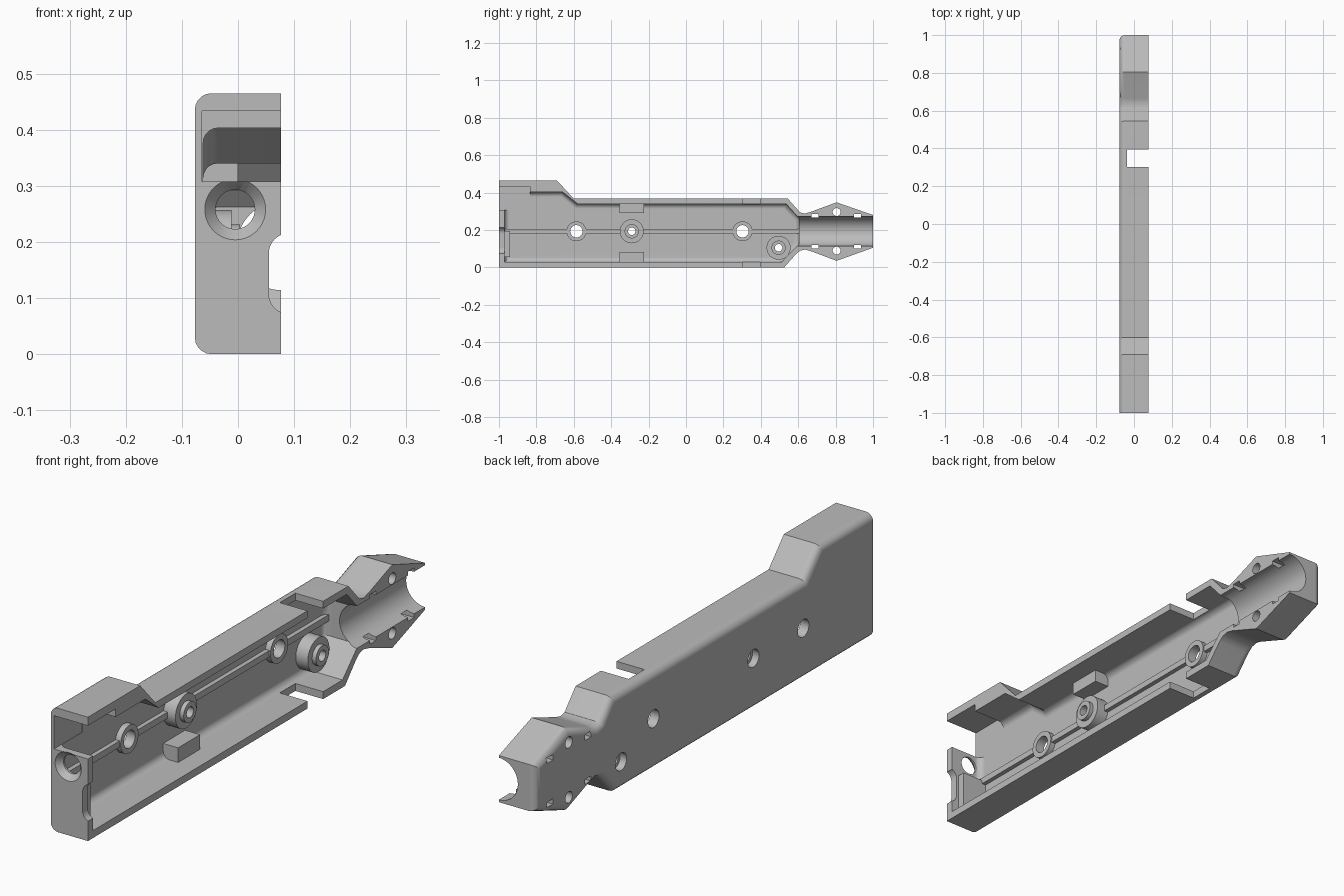
import bpy, bmesh, math
from mathutils import Matrix

old = bpy.data.objects.get("Cube")
if old:
    bpy.data.objects.remove(old, do_unlink=True)

grey = bpy.data.materials.new("light grey plastic")
grey.use_nodes = True
colour = (0.5, 0.5, 0.5, 1)
grey.diffuse_color = colour
grey.node_tree.nodes["Principled BSDF"].inputs["Base Color"].default_value = colour


def finish(name, bm):
    bmesh.ops.recalc_face_normals(bm, faces=bm.faces)
    mesh = bpy.data.meshes.new(name)
    bm.to_mesh(mesh)
    bm.free()
    mesh.materials.append(grey)
    obj = bpy.data.objects.new(name, mesh)
    bpy.context.collection.objects.link(obj)
    return obj


def prism(name, profile, x0, x1, radius, keep_front=False):
    """Side profile (y, z) extruded across x, with its outer x0 rim rounded."""
    bm = bmesh.new()
    face = bm.faces.new([bm.verts.new((x0, y, z)) for y, z in profile])
    rim = [e for e in face.edges
           if not (keep_front and all(v.co.y < -0.99 for v in e.verts))]
    top = bmesh.ops.extrude_face_region(bm, geom=[face], use_keep_orig=True)
    for v in top["geom"]:
        if isinstance(v, bmesh.types.BMVert):
            v.co.x = x1
    bmesh.ops.recalc_face_normals(bm, faces=bm.faces)
    bmesh.ops.bevel(bm, geom=rim, offset=radius, segments=5, profile=0.5,
                    affect='EDGES', clamp_overlap=False)
    return finish(name, bm)


def box(name, x, y, z):
    bm = bmesh.new()
    bmesh.ops.create_cube(bm, size=1)
    for v in bm.verts:
        v.co = [r[0] if c < 0 else r[1] for c, r in zip(v.co, (x, y, z))]
    return finish(name, bm)


def rod(name, axis, start, end, a, b, r, r_end=None):
    """Round rod along x at (y, z) = (a, b), or along y at (x, z) = (a, b)."""
    bm = bmesh.new()
    bmesh.ops.create_cone(bm, cap_ends=True, segments=40, radius1=r,
                          radius2=r if r_end is None else r_end, depth=end - start)
    mid = (start + end) / 2
    if axis == 'X':
        m = Matrix.Translation((mid, a, b)) @ Matrix.Rotation(math.pi / 2, 4, 'Y')
    else:
        m = Matrix.Translation((a, mid, b)) @ Matrix.Rotation(-math.pi / 2, 4, 'X')
    bmesh.ops.transform(bm, matrix=m, verts=bm.verts)
    return finish(name, bm)


def combine(obj, operation):
    mod = shell.modifiers.new(operation.lower(), 'BOOLEAN')
    mod.object, mod.operation, mod.solver = obj, operation, 'EXACT'
    bpy.context.view_layer.objects.active = shell
    bpy.ops.object.modifier_apply(modifier=mod.name)
    bpy.data.objects.remove(obj, do_unlink=True)


def cut(obj):
    combine(obj, 'DIFFERENCE')


def add(obj):
    combine(obj, 'UNION')


SIDE = 0.077   # half thickness
MID = 0.193    # height of the centre line

# Outer shell
shell = prism("half_shell", [
    (-1, 0), (0.525, 0), (0.59, 0.073), (0.61, 0.089), (0.635, 0.095),
    (0.665, 0.088), (0.805, 0.035), (1, 0.105), (1, 0.28), (0.805, 0.348),
    (0.665, 0.296), (0.635, 0.288), (0.61, 0.294), (0.545, 0.367),
    (-0.6, 0.367), (-0.69, 0.465), (-1, 0.465)], -SIDE, SIDE, 0.03, True)

# Main cavity, upper front opening and nose bore
cut(prism("cavity", [
    (-0.97, 0.028), (0.51, 0.028), (0.605, 0.125), (0.605, 0.262),
    (0.535, 0.34), (-0.58, 0.34), (-0.66, 0.403), (-0.97, 0.403)],
    -0.062, 0.1, 0.026))
cut(box("front_opening", (-0.064, 0.1), (-1.1, -0.835), (0.308, 0.433)))
cut(rod("nose_bore", 'Y', 0.57, 1.1, SIDE, MID, 0.079))

# Long rib, front ledge and wall pads
add(box("long_rib", (-0.07, -0.045), (-0.98, 0.61), (0.181, 0.205)))
add(box("front_ledge", (-0.07, 0.045), (-0.985, -0.94), (0.055, 0.195)))
for z in ((0.015, 0.083), (0.292, 0.352)):
    add(box("wall_pad", (-0.07, 0), (-0.355, -0.225), z))

# Low rings around the plain holes
for y in (-0.586, 0.302):
    add(rod("hole_ring", 'X', -0.07, -0.04, y, MID, 0.053))
    cut(rod("plain_hole", 'X', -0.1, 0.1, y, MID, 0.033))

# Tall stepped screw bosses with a counterbore outside
for y, z in ((-0.29, MID), (0.495, 0.105)):
    add(rod("boss", 'X', -0.07, -0.012, y, z, 0.064))
    add(rod("boss_collar", 'X', -0.03, 0.004, y, z, 0.038))
    cut(rod("screw_hole", 'X', -0.1, 0.1, y, z, 0.02))
    cut(rod("screw_head", 'X', -0.1, -0.05, y, z, 0.033))

# Slots through the top and bottom walls
for z in ((-0.1, 0.06), (0.31, 0.5)):
    cut(box("wall_slot", (-0.038, 0.1), (0.302, 0.395), z))

# Nose tie holes, mirrored about the centre line
for side in (-1, 1):
    cut(rod("nose_hole", 'X', -0.1, 0.1, 0.805, MID + side * 0.103, 0.021))
    for y in (0.69, 0.917):
        z = MID + side * 0.083
        cut(box("tie_slot", (-0.1, 0.1), (y - 0.018, y + 0.018), (z - 0.01, z + 0.01)))

# Front socket and its countersink
cut(rod("front_hole", 'Y', -1.1, -0.9, -0.005, 0.258, 0.035))
cut(rod("front_countersink", 'Y', -1.002, -0.978, -0.005, 0.258, 0.056, 0.035))

# Rounded notch in the open edge of the front wall
for z in (0.107, 0.18):
    cut(rod("notch_end", 'Y', -1.1, -0.93, 0.09, z, 0.035))
cut(box("notch", (0.055, 0.13), (-1.1, -0.93), (0.107, 0.18)))

# Smooth shading with sharp edges kept
for o in bpy.context.selected_objects:
    o.select_set(False)
shell.select_set(True)
bpy.context.view_layer.objects.active = shell
bpy.ops.object.shade_smooth_by_angle(angle=math.radians(30))
weighted = shell.modifiers.new("weighted_normals", 'WEIGHTED_NORMAL')
weighted.keep_sharp = True
